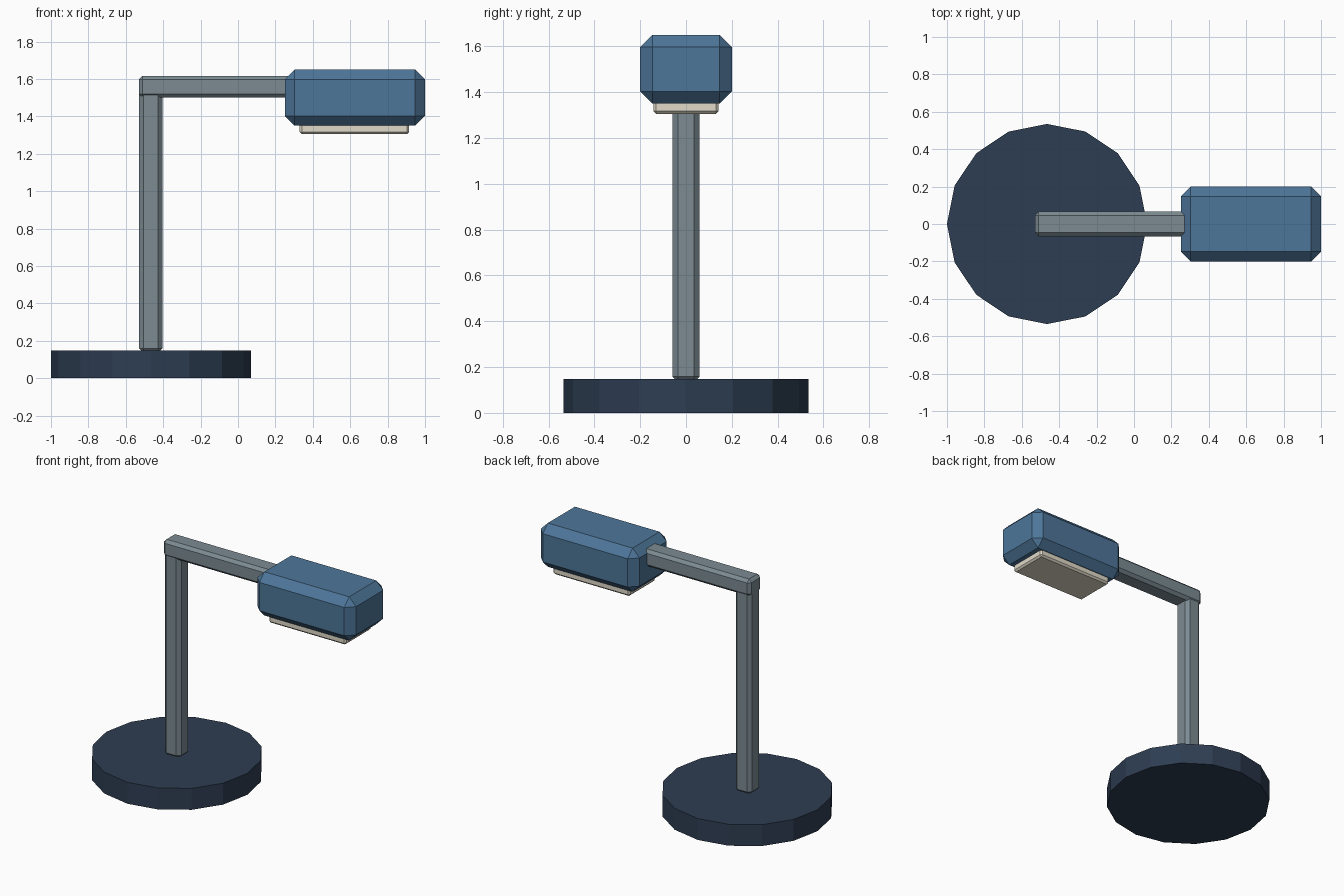
import bpy, bmesh
from mathutils import Matrix, Vector

if "Cube" in bpy.data.objects:
    bpy.data.objects.remove(bpy.data.objects["Cube"])


def material(name, color):
    m = bpy.data.materials.new(name)
    m.diffuse_color = (*color, 1)
    m.use_nodes = True
    m.node_tree.nodes["Principled BSDF"].inputs["Base Color"].default_value = m.diffuse_color
    return m


def add_object(name, bm, mat):
    mesh = bpy.data.meshes.new(name)
    bm.to_mesh(mesh)
    bm.free()
    obj = bpy.data.objects.new(name, mesh)
    mesh.materials.append(mat)
    bpy.context.collection.objects.link(obj)
    return obj


def chamfered_box(name, low, high, chamfer, mat):
    """Box between two corners with a flat one-segment chamfer."""
    low, high = Vector(low), Vector(high)
    bm = bmesh.new()
    bmesh.ops.create_cube(bm, size=1)
    bmesh.ops.scale(bm, vec=high - low, verts=bm.verts)
    bmesh.ops.translate(bm, vec=(low + high) / 2, verts=bm.verts)
    bmesh.ops.bevel(bm, geom=bm.edges[:], offset=chamfer, segments=1,
                    affect='EDGES', profile=0.5)
    return add_object(name, bm, mat)


navy = material("navy", (0.027, 0.047, 0.085))
steel = material("steel", (0.20, 0.26, 0.29))
blue = material("blue", (0.075, 0.18, 0.32))
cream = material("cream", (0.75, 0.70, 0.58))

# Round base, 16 flat sides
bm = bmesh.new()
bmesh.ops.create_cone(bm, cap_ends=True, segments=16, radius1=0.535,
                      radius2=0.535, depth=0.147,
                      matrix=Matrix.Translation((-0.465, 0, 0.0735)))
add_object("base", bm, navy)

# Upright post and horizontal arm
chamfered_box("post", (-0.528, -0.06, 0.134), (-0.405, 0.06, 1.56), 0.024, steel)
chamfered_box("arm", (-0.53, -0.066, 1.50), (0.33, 0.066, 1.617), 0.02, steel)

# Lamp head with light panel underneath
chamfered_box("lamp_head", (0.25, -0.20, 1.35), (1.0, 0.20, 1.65), 0.053, blue)
chamfered_box("light_panel", (0.33, -0.142, 1.305), (0.915, 0.142, 1.37), 0.012, cream)
